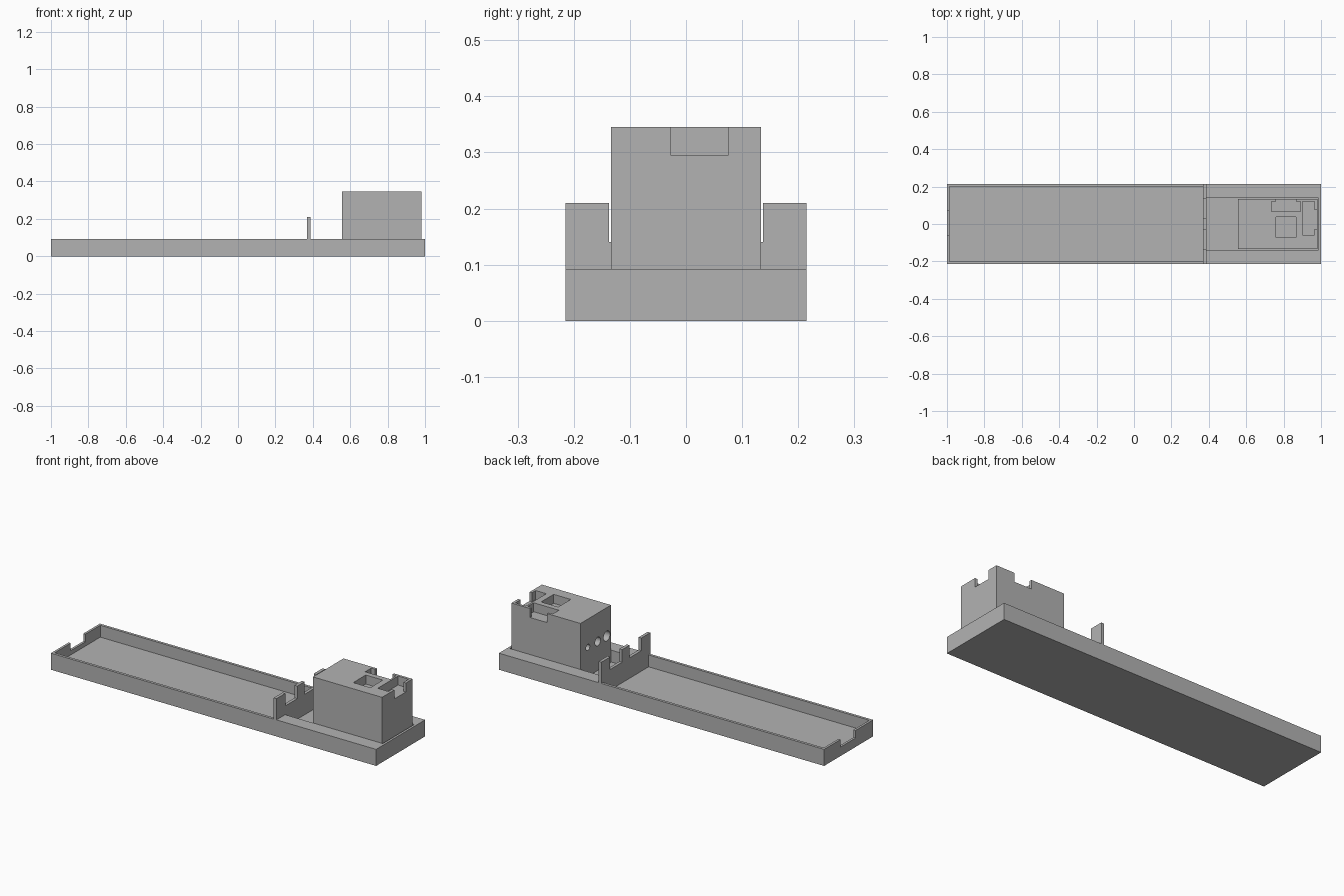
import bpy
import math

cube = bpy.data.objects.get("Cube")
if cube:
    bpy.data.objects.remove(cube, do_unlink=True)

# Single plain grey for every part
grey = bpy.data.materials.new("plain grey")
grey.use_nodes = True
COLOUR = (0.45, 0.45, 0.45, 1.0)
grey.diffuse_color = COLOUR
grey.node_tree.nodes["Principled BSDF"].inputs["Base Color"].default_value = COLOUR


def box(name, x, y, z):
    """Box spanning the given (min, max) ranges."""
    bpy.ops.mesh.primitive_cube_add(size=1)
    ob = bpy.context.object
    ob.name = name
    ob.location = [(a + b) / 2 for a, b in (x, y, z)]
    ob.scale = [b - a for a, b in (x, y, z)]
    bpy.ops.object.transform_apply(location=True, rotation=False, scale=True)
    ob.data.materials.append(grey)
    return ob


def bore(x, y, z, radius, depth):
    """Round cutter running along x, centred on the face at x."""
    bpy.ops.mesh.primitive_cylinder_add(
        vertices=32, radius=radius, depth=2 * depth,
        location=(x, y, z), rotation=(0, math.pi / 2, 0))
    ob = bpy.context.object
    ob.data.materials.append(grey)
    return ob


def carve(target, cutters):
    """Subtract every cutter from the target, then discard it."""
    for cutter in cutters:
        mod = target.modifiers.new("cut", "BOOLEAN")
        mod.operation = "DIFFERENCE"
        mod.solver = "EXACT"
        mod.object = cutter
        bpy.context.view_layer.objects.active = target
        bpy.ops.object.modifier_apply(modifier=mod.name)
        bpy.data.objects.remove(cutter, do_unlink=True)


RIM, FLOOR, HALF = 0.092, 0.026, 0.215
TOP, POCKET = 0.345, 0.295
OVER = 0.5  # cutters reach above every part

# Shallow base with long tray, end wall notch and block slot
base = box("base_tray", (-1, 1), (-HALF, HALF), (0, RIM))
carve(base, [
    box("tray_cut", (-0.987, 0.37), (-0.2, 0.2), (FLOOR, OVER)),
    box("end_notch_cut", (-1.1, -0.9), (-0.06, 0.07), (0.05, OVER)),
    box("slot_cut", (0.387, 0.987), (-0.139, 0.139), (FLOOR, OVER)),
])

# Crenellated divider standing between tray and slot
divider = box("divider_wall", (0.37, 0.387), (-HALF, HALF), (RIM, 0.21))
carve(divider, [
    box("divider_notch_cut", (0.3, 0.5), y, (0.14, OVER))
    for y in ((-0.137, -0.032), (0.032, 0.137))
])

# Tall block seated in the slot, with top pockets and side notches
block = box("housing_block", (0.555, 0.98), (-0.134, 0.134), (FLOOR, TOP))
pockets = [
    ((0.735, 0.89), (0.067, 0.12)),    # rear pocket
    ((0.76, 0.865), (-0.073, 0.037)),  # square pocket
    ((0.9, 0.965), (-0.058, 0.12)),    # side pocket
    ((0.76, 0.865), (0.1, 0.2)),       # notch through rear wall
    ((0.94, 1.1), (-0.027, 0.075)),    # notch through side wall
]
carve(block, [box("pocket_cut", x, y, (POCKET, OVER)) for x, y in pockets])

# Three round sockets facing the tray
sockets = ((0.069, 0.017), (-0.018, 0.024), (-0.097, 0.028))
carve(block, [bore(0.555, y, 0.187, r, 0.06) for y, r in sockets])

for ob in (base, divider, block):
    bpy.ops.object.select_all(action="DESELECT")
    ob.select_set(True)
    bpy.context.view_layer.objects.active = ob
    bpy.ops.object.shade_smooth_by_angle(angle=math.radians(30))
